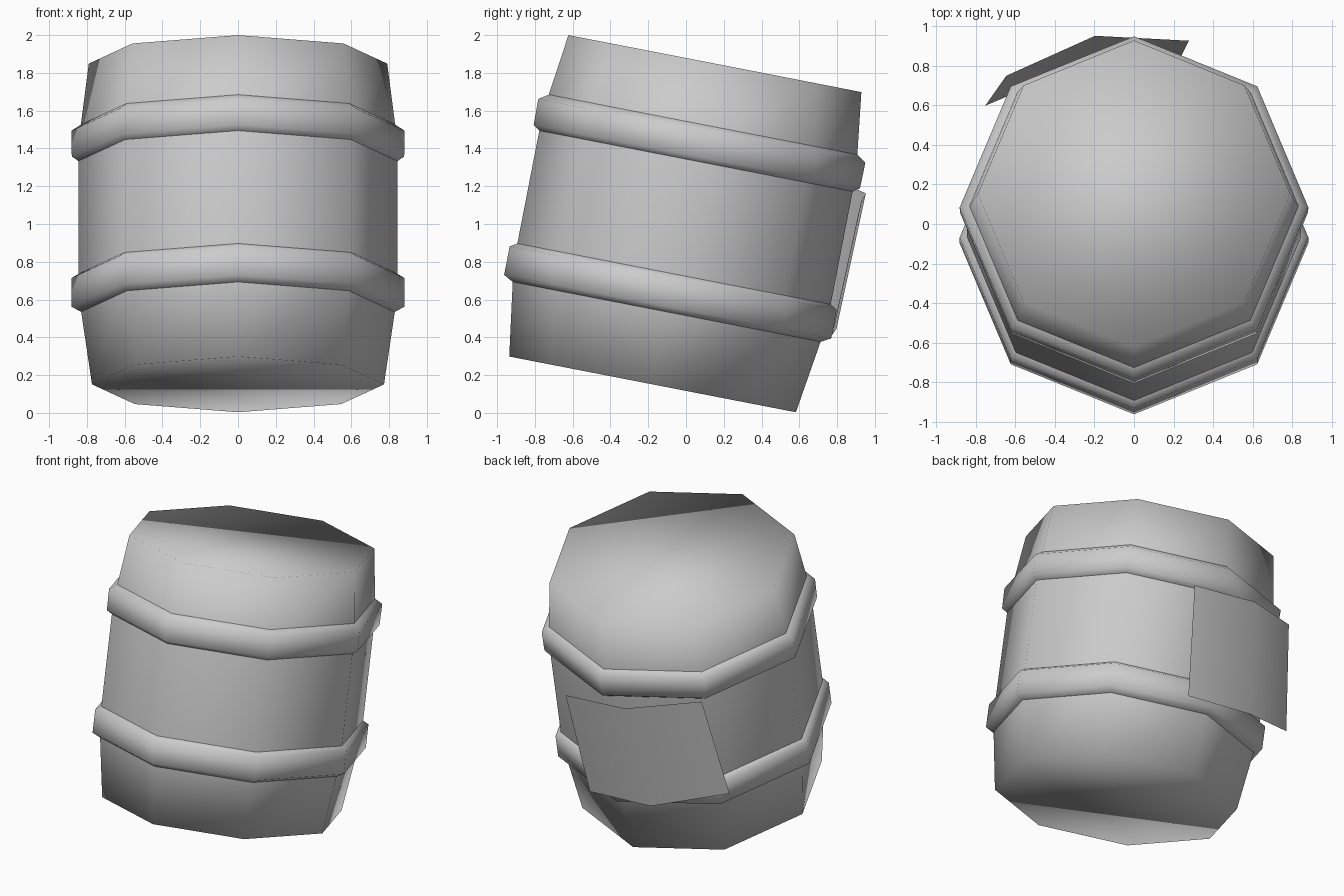
import bpy
from math import sin, cos, pi, radians

if "Cube" in bpy.data.objects:
    bpy.data.objects.remove(bpy.data.objects["Cube"])

SIDES = 8
TILT = radians(-11)
CENTRE = (0, -0.012, 1.0)


def add_mesh(name, verts, faces):
    me = bpy.data.meshes.new(name)
    me.from_pydata(verts, [], faces)
    me.polygons.foreach_set("use_smooth", [True] * len(me.polygons))
    me.update()
    ob = bpy.data.objects.new(name, me)
    bpy.context.collection.objects.link(ob)
    return ob


def lathe(name, profile, caps=False):
    """Octagonal lathe from (height, radius) points, bottom to top, leaning back."""
    n = SIDES
    verts = [(r * cos(2 * pi * i / n), r * sin(2 * pi * i / n), h)
             for h, r in profile for i in range(n)]
    faces = [(k * n + i, k * n + (i + 1) % n, (k + 1) * n + (i + 1) % n, (k + 1) * n + i)
             for k in range(len(profile) - 1) for i in range(n)]
    if caps:
        faces.append(tuple(reversed(range(n))))
        faces.append(tuple(range(len(verts) - n, len(verts))))
    ob = add_mesh(name, verts, faces)
    ob.rotation_euler.x = TILT
    ob.location = CENTRE
    return ob


# Barrel body with closed ends
lathe("barrel_body", [(-0.865, 0.773), (-0.373, 0.845), (0.435, 0.845), (0.865, 0.79)], caps=True)

# Two raised hoops
lathe("lower_hoop", [(-0.474, 0.83), (-0.446, 0.882), (-0.292, 0.882), (-0.268, 0.843)])
lathe("upper_hoop", [(0.338, 0.843), (0.364, 0.88), (0.503, 0.882), (0.536, 0.832)])

# Slightly crooked folded sheet on the back
top = [(0.278, 0.927, 1.118), (-0.197, 0.952, 1.162), (-0.646, 0.75, 1.253)]
bottom = [(0.2, 0.772, 0.41), (-0.285, 0.797, 0.447), (-0.753, 0.598, 0.584)]
add_mesh("back_label", top + bottom, [(0, 1, 4, 3), (1, 2, 5, 4)])
